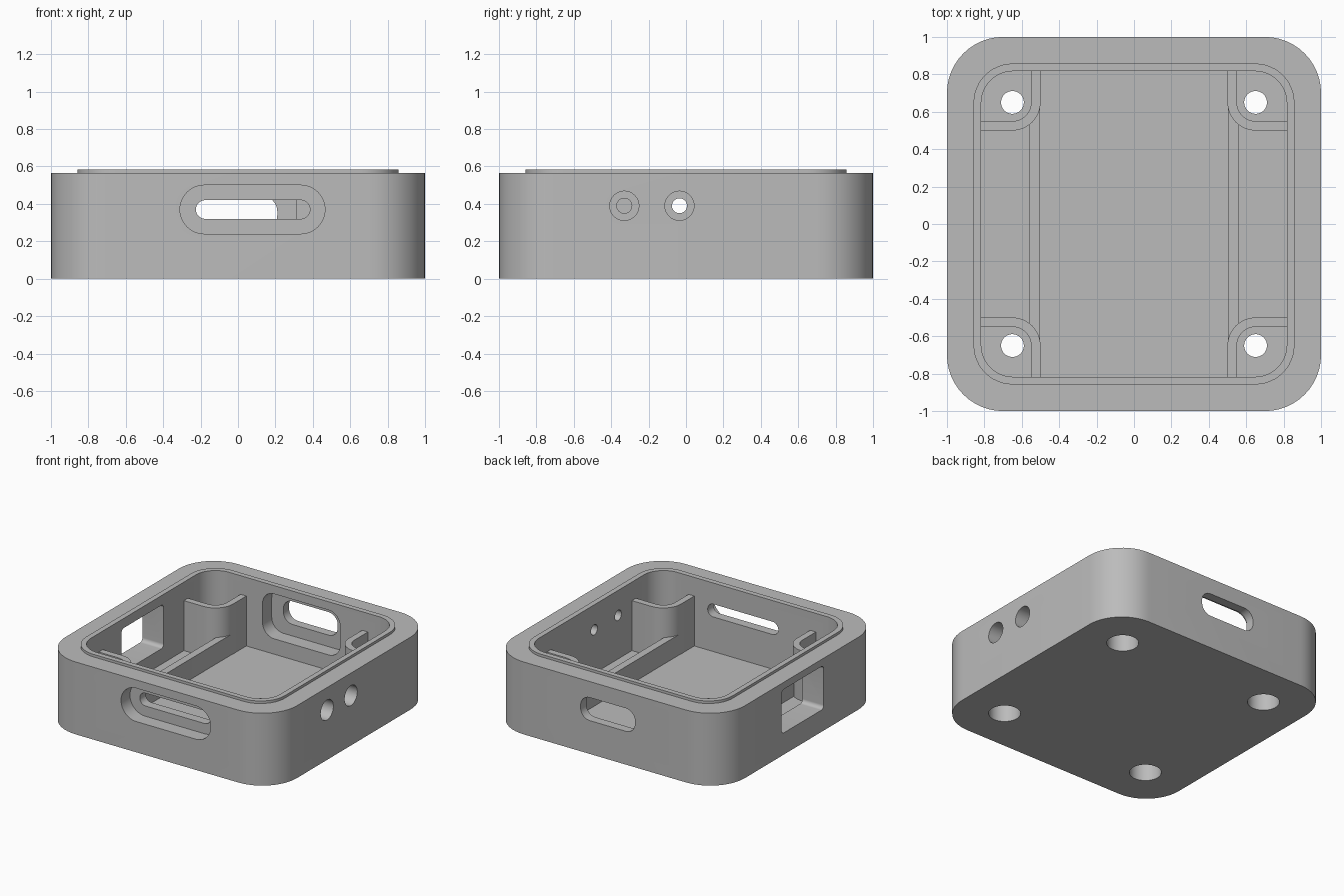
import bpy, bmesh, math

if "Cube" in bpy.data.objects:
    bpy.data.objects.remove(bpy.data.objects["Cube"], do_unlink=True)

grey = bpy.data.materials.new("plain grey")
grey.use_nodes = True
grey.diffuse_color = (0.5, 0.5, 0.5, 1)
grey.node_tree.nodes["Principled BSDF"].inputs["Base Color"].default_value = (0.5, 0.5, 0.5, 1)

AXES = {"z": lambda u, v, w: (u, v, w),
        "y": lambda u, v, w: (u, w, v),
        "x": lambda u, v, w: (w, u, v)}


def prism(name, u, v, w, radius, axis="z", steps=12):
    """Rounded rectangle spanning ranges u and v, extruded over range w along an axis."""
    bm = bmesh.new()
    place = AXES[axis]
    corners = [(u[1], v[1], -1, -1), (u[0], v[1], 1, -1), (u[0], v[0], 1, 1), (u[1], v[0], -1, 1)]
    ring = []
    for k, (cu, cv, su, sv) in enumerate(corners):
        for i in range(steps + 1 if radius else 1):
            a = math.pi / 2 * (k + i / steps)
            ring.append((cu + radius * (su + math.cos(a)), cv + radius * (sv + math.sin(a))))
    low, high = ([bm.verts.new(place(p, q, h)) for p, q in ring] for h in w)
    bm.faces.new(low)
    bm.faces.new(high)
    for i in range(len(ring)):
        j = (i + 1) % len(ring)
        bm.faces.new((low[i], low[j], high[j], high[i]))
    bmesh.ops.remove_doubles(bm, verts=bm.verts, dist=1e-5)
    bmesh.ops.recalc_face_normals(bm, faces=bm.faces)
    mesh = bpy.data.meshes.new(name)
    bm.to_mesh(mesh)
    bm.free()
    mesh.materials.append(grey)
    obj = bpy.data.objects.new(name, mesh)
    bpy.context.collection.objects.link(obj)
    return obj


def combine(target, tool, operation="DIFFERENCE"):
    """Apply a boolean and remove the tool."""
    mod = target.modifiers.new("cut", "BOOLEAN")
    mod.operation, mod.solver, mod.object = operation, "EXACT", tool
    bpy.context.view_layer.objects.active = target
    bpy.ops.object.modifier_apply(modifier=mod.name)
    bpy.data.objects.remove(tool, do_unlink=True)


def span(a, b, sign):
    return tuple(sorted((a * sign, b * sign)))


def square(half):
    return (-half, half)


def disc(centre, r):
    return (centre - r, centre + r)


# Outer case with a raised lip
case = prism("enclosure_case", square(1), square(1), (0, 0.565), 0.3)
combine(case, prism("lip", square(0.858), square(0.858), (0.3, 0.585), 0.21), "UNION")

# Hollow interior, leaving corner posts and side ribs standing
cavity = prism("cavity", square(0.817), square(0.817), (0.05, 0.8), 0.17)
for sx in (-1, 1):
    for sy in (-1, 1):
        post = prism("post_wall", span(0.5, 1.1, sx), span(0.5, 1.1, sy), (0, 0.44), 0.15)
        combine(post, prism("post_pocket", span(0.55, 1.25, sx), span(0.55, 1.25, sy), (-0.1, 0.6), 0.1))
        combine(cavity, post)
        combine(cavity, prism("post_shelf", span(0.53, 1.12, sx), span(0.53, 1.12, sy), (0, 0.25), 0.12))
    combine(cavity, prism("rib", span(0.502, 0.56, sx), square(0.64), (0, 0.21), 0))
combine(case, cavity)

# Screw holes with wide recesses underneath
for sx in (-1, 1):
    for sy in (-1, 1):
        x, y = 0.65 * sx, 0.65 * sy
        combine(case, prism("screw_hole", disc(x, 0.061), disc(y, 0.061), (-0.1, 0.4), 0.061))
        combine(case, prism("screw_recess", disc(x, 0.113), disc(y, 0.113), (-0.1, 0.19), 0.113))

# Front slot, recessed from outside
combine(case, prism("front_recess", (-0.31, 0.465), (0.24, 0.5), (-1.1, -0.89), 0.13, "y"))
combine(case, prism("front_slot", (-0.225, 0.385), (0.32, 0.42), (-1.1, -0.7), 0.05, "y"))

# Back slot, recessed from inside
combine(case, prism("back_recess", (-0.36, 0.31), (0.17, 0.52), (0.7, 0.93), 0.1, "y"))
combine(case, prism("back_slot", (-0.26, 0.21), (0.26, 0.44), (0.7, 1.1), 0.08, "y"))

# Window in one side, two stepped round holes in the other
combine(case, prism("side_window", (-0.27, 0.25), (0.17, 0.51), (-1.1, -0.7), 0.03, "x"))
for y in (-0.33, -0.035):
    combine(case, prism("side_hole", disc(y, 0.04), disc(0.39, 0.04), (0.7, 1.1), 0.04, "x"))
    combine(case, prism("side_recess", disc(y, 0.078), disc(0.39, 0.078), (0.88, 1.1), 0.078, "x"))

bpy.ops.object.select_all(action="DESELECT")
case.select_set(True)
bpy.context.view_layer.objects.active = case
bpy.ops.object.shade_smooth_by_angle(angle=math.radians(30))
